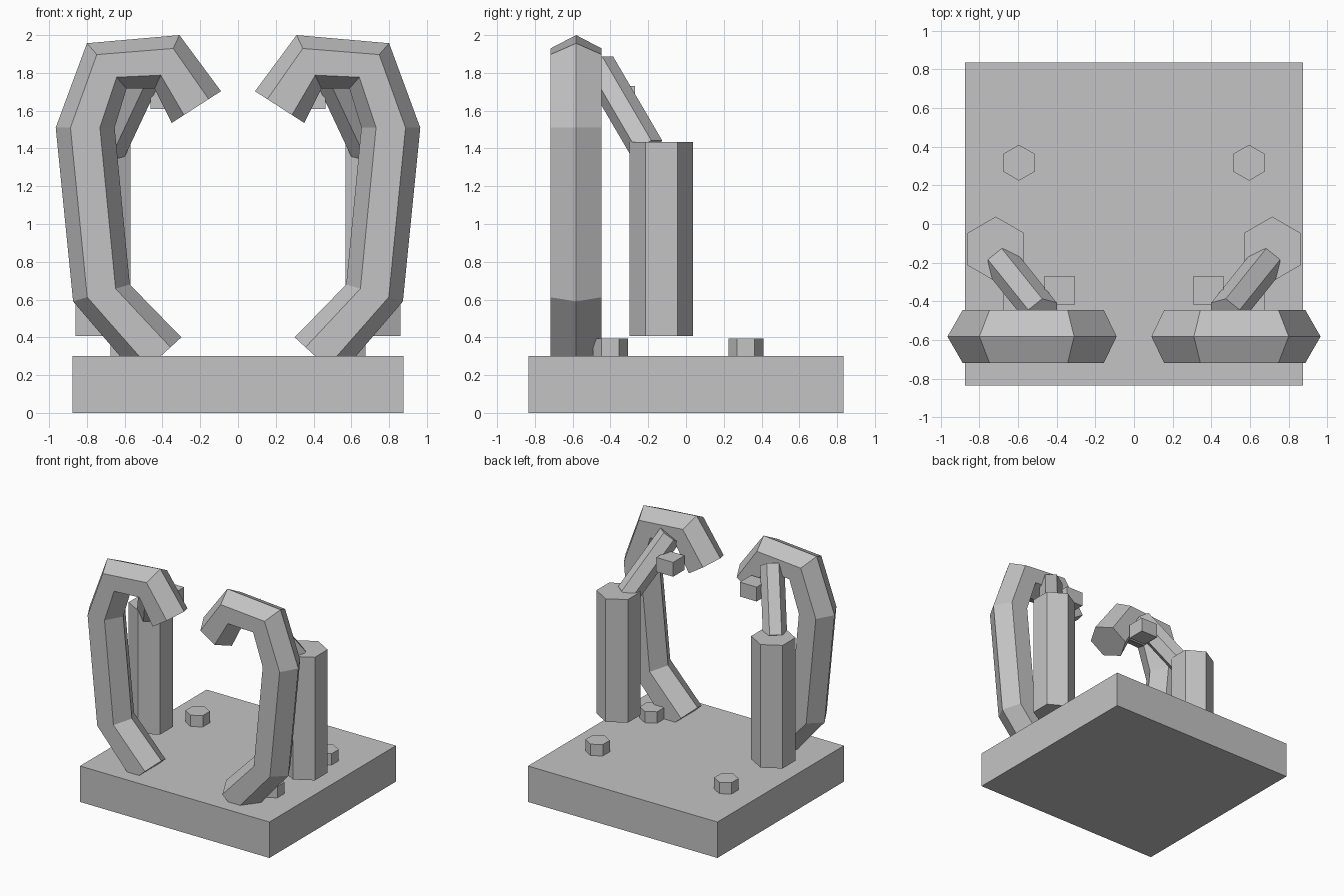
import bpy, bmesh, math
from mathutils import Vector

cube = bpy.data.objects.get("Cube")
if cube:
    bpy.data.objects.remove(cube, do_unlink=True)

grey = bpy.data.materials.new("plain_grey")
grey.use_nodes = True
grey.diffuse_color = (0.55, 0.55, 0.55, 1)
grey.node_tree.nodes["Principled BSDF"].inputs["Base Color"].default_value = grey.diffuse_color


def loft(name, rings):
    """Skin a list of equal-sized rings and close both ends."""
    bm = bmesh.new()
    loops = [[bm.verts.new(p) for p in ring] for ring in rings]
    count = len(loops[0])
    for a, b in zip(loops, loops[1:]):
        for i in range(count):
            j = (i + 1) % count
            bm.faces.new((a[i], a[j], b[j], b[i]))
    bm.faces.new(loops[0])
    bm.faces.new(loops[-1])
    bmesh.ops.recalc_face_normals(bm, faces=bm.faces)
    mesh = bpy.data.meshes.new(name)
    bm.to_mesh(mesh)
    bm.free()
    mesh.materials.append(grey)
    obj = bpy.data.objects.new(name, mesh)
    bpy.context.collection.objects.link(obj)
    return obj


def hexagon(center, u, v):
    """Six points around center, corners on the u axis."""
    angles = [i * math.pi / 3 for i in range(6)]
    return [center + u * math.cos(a) + v * math.sin(a) for a in angles]


def box(name, lo, hi):
    rings = [[(lo[0], lo[1], z), (hi[0], lo[1], z), (hi[0], hi[1], z), (lo[0], hi[1], z)]
             for z in (lo[2], hi[2])]
    return loft(name, rings)


def hex_post(name, x, y, radius, bottom, top):
    u, v = Vector((0, radius, 0)), Vector((radius, 0, 0))
    return loft(name, [hexagon(Vector((x, y, z)), u, v) for z in (bottom, top)])


# Base slab
box("base", (-0.875, -0.835, 0), (0.875, 0.835, 0.30))

# Outer and inner (x, z) corner of each arm joint, bottom to tip
ARM = [((0.53, 0.19), (0.30, 0.40)),
       ((0.873, 0.59), (0.573, 0.68)),
       ((0.965, 1.51), (0.653, 1.51)),
       ((0.80, 1.957), (0.59, 1.717)),
       ((0.31, 2.0), (0.442, 1.717)),
       ((0.09, 1.703), (0.351, 1.535))]
ARM_Y = -0.582
ARM_RADIUS = 0.157

for side, s in (("left", 1), ("right", -1)):
    # Bent hexagonal arm
    rings = []
    for outer, inner in ARM:
        o = Vector((s * outer[0], ARM_Y, outer[1]))
        i = Vector((s * inner[0], ARM_Y, inner[1]))
        rings.append(hexagon((o + i) / 2, (o - i) / 2, Vector((0, ARM_RADIUS, 0))))
    loft(side + "_arm", rings)

    # Upright cylinder behind the arm
    hex_post(side + "_post", s * 0.715, -0.13, 0.168, 0.407, 1.435)

    # Slanted rod from the post up to the arm
    low, high = Vector((s * 0.68, -0.205, 1.395)), Vector((s * 0.471, -0.465, 1.84))
    axis = (high - low).normalized()
    across = axis.cross(Vector((0, 0, 1))).normalized()
    upward = across.cross(axis)
    loft(side + "_rod", [hexagon(p, across * 0.092, upward * 0.092) for p in (low, high)])

    # Small block behind the arm tip
    x0, x1 = sorted((s * 0.308, s * 0.464))
    box(side + "_block", (x0, -0.42, 1.61), (x1, -0.27, 1.73))

    # Bolts on the base
    for place, y in (("front", -0.40), ("back", 0.317)):
        hex_post(f"{side}_{place}_bolt", s * 0.595, y, 0.093, 0.29, 0.395)
